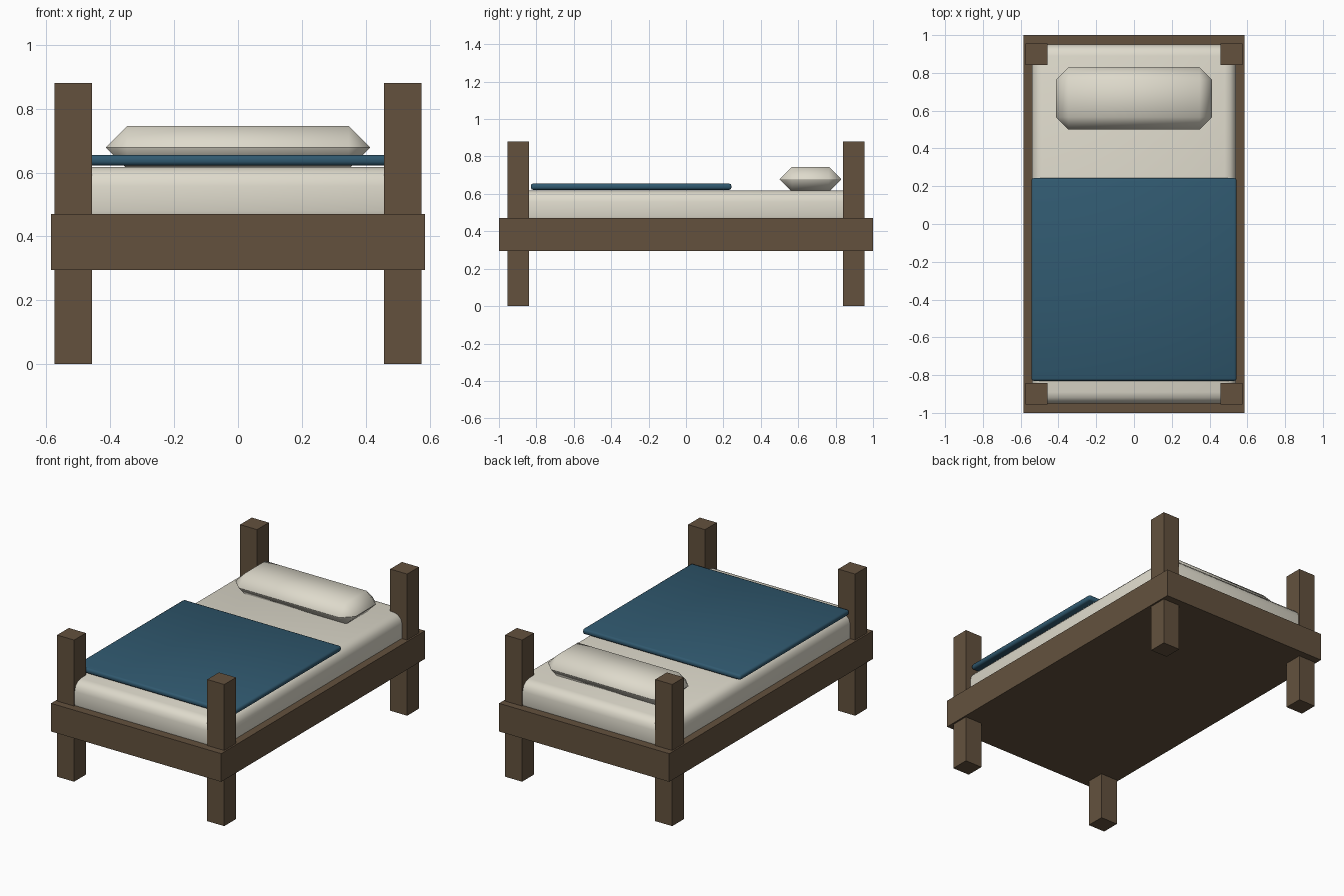
import bpy
from math import radians

if "Cube" in bpy.data.objects:
    bpy.data.objects.remove(bpy.data.objects["Cube"])


def material(name, color):
    m = bpy.data.materials.new(name)
    m.diffuse_color = (*color, 1)
    m.use_nodes = True
    m.node_tree.nodes["Principled BSDF"].inputs["Base Color"].default_value = m.diffuse_color
    return m


wood = material("wood", (0.125, 0.083, 0.048))
linen = material("linen", (0.73, 0.70, 0.60))
blue = material("blue_cloth", (0.03, 0.10, 0.16))


def box(name, lo, hi, mat, bevel=0, segments=1):
    """Box between two corners, optionally with softened smooth edges."""
    center = [(a + b) / 2 for a, b in zip(lo, hi)]
    bpy.ops.mesh.primitive_cube_add(size=1, location=center)
    ob = bpy.context.object
    ob.name = name
    ob.scale = [b - a for a, b in zip(lo, hi)]
    bpy.ops.object.transform_apply(location=False, rotation=False, scale=True)
    ob.data.materials.append(mat)
    if bevel:
        mod = ob.modifiers.new("soft_edges", 'BEVEL')
        mod.width = bevel
        mod.segments = segments
        bpy.ops.object.modifier_apply(modifier=mod.name)
        bpy.ops.object.shade_smooth_by_angle(angle=radians(60))
    return ob


# Wooden base
box("bed_frame", (-0.585, -1, 0.295), (0.585, 1, 0.47), wood)

# Four corner posts running from floor to above the mattress
for end, sy in (("front", -1), ("back", 1)):
    for side, sx in (("left", -1), ("right", 1)):
        cx, cy = sx * 0.516, sy * 0.898
        box(f"{end}_{side}_post", (cx - 0.0585, cy - 0.0575, 0),
            (cx + 0.0585, cy + 0.0575, 0.88), wood)

# Bedding
box("mattress", (-0.54, -0.95, 0.42), (0.54, 0.95, 0.618), linen, 0.06, 3)
box("pillow", (-0.413, 0.50, 0.612), (0.413, 0.83, 0.745), linen, 0.066, 1)
box("blanket", (-0.543, -0.83, 0.622), (0.543, 0.243, 0.655), blue, 0.012, 2)
